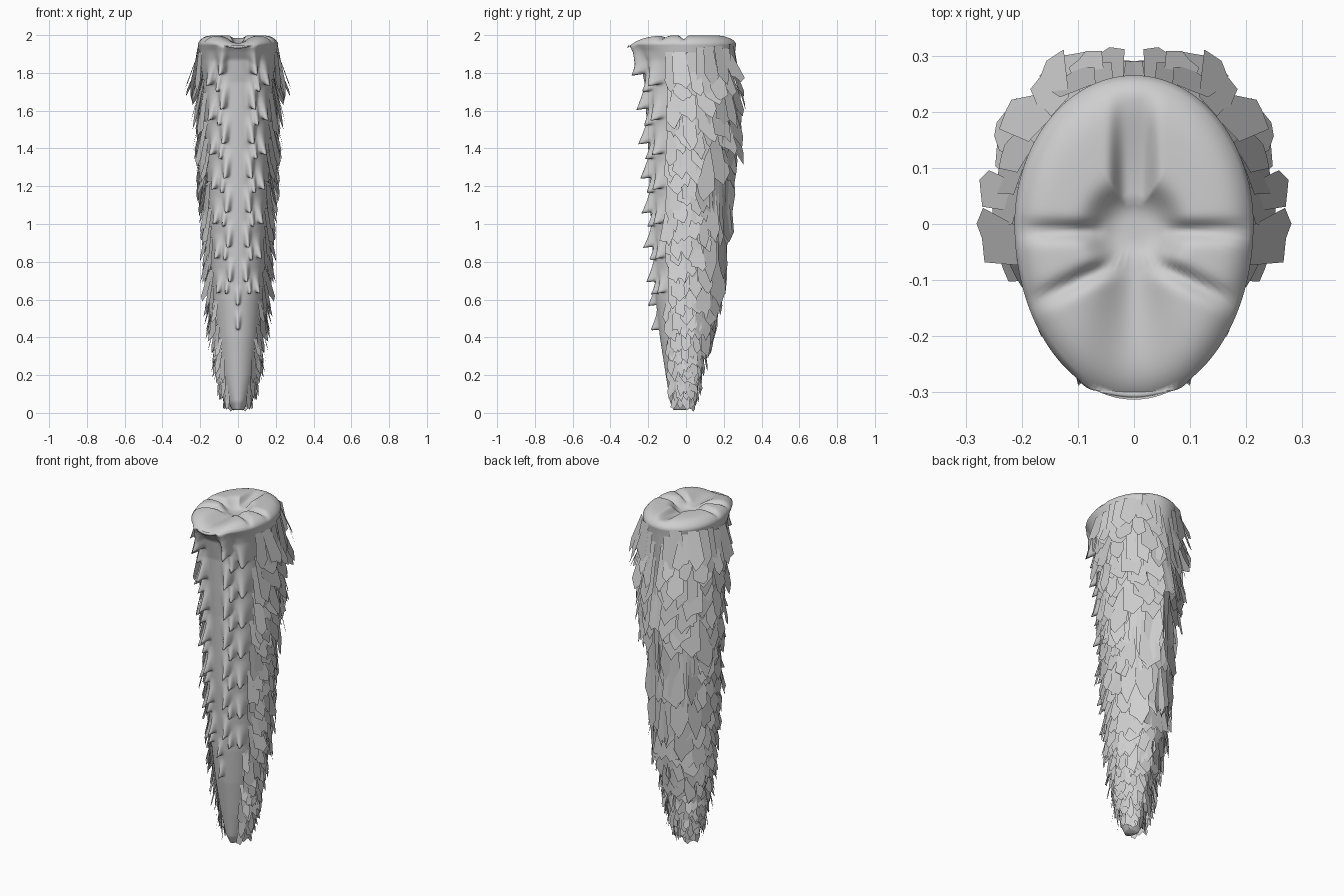
import bpy, bmesh, math, random
from math import sin, cos, pi, exp, radians
from mathutils import Vector

random.seed(4)
if "Cube" in bpy.data.objects:
    bpy.data.objects.remove(bpy.data.objects["Cube"])

grey = bpy.data.materials.new("pale_grey")
grey.use_nodes = True
COLOR = (0.62, 0.62, 0.62, 1)
grey.diffuse_color = COLOR
grey.node_tree.nodes["Principled BSDF"].inputs["Base Color"].default_value = COLOR

# Trunk sections: height, half width, front depth, back depth
SECTIONS = [(0.015, 0.03, 0.065, 0.0), (0.06, 0.052, 0.085, 0.022), (0.2, 0.088, 0.107, 0.065),
            (0.4, 0.115, 0.138, 0.11), (0.6, 0.135, 0.16, 0.16), (1.0, 0.157, 0.185, 0.205),
            (1.4, 0.17, 0.2, 0.235), (1.75, 0.185, 0.22, 0.25), (1.87, 0.2, 0.245, 0.257),
            (1.92, 0.208, 0.28, 0.261), (1.955, 0.213, 0.313, 0.265)]

# Spines: sideways position, height of the tip, size
SPINES = [(0, 0.56, 0.6), (0, 0.43, 0.6)]
for k in range(7):
    SPINES += [(0.082 - 0.007 * k, 1.8 - 0.185 * k, 1.1 - 0.06 * k),
               (0.14 - 0.007 * k, 1.74 - 0.185 * k, 1.0 - 0.05 * k),
               (0.1 - 0.007 * k, 1.7 - 0.18 * k, 0.8 - 0.04 * k)]


def section(z):
    z = min(max(z, SECTIONS[0][0]), SECTIONS[-1][0])
    for a, b in zip(SECTIONS, SECTIONS[1:]):
        if z <= b[0]:
            t = (z - a[0]) / (b[0] - a[0])
            return [p + (q - p) * t for p, q in zip(a[1:], b[1:])]


def surface(ang, z):
    """Point on the trunk; angle 0 is the front, 90 degrees the left side."""
    w, front, back = section(z)
    y = -front * cos(ang) if cos(ang) > 0 else -back * cos(ang)
    return Vector((w * sin(ang), y, z))


def bump(d, width):
    return exp(-(d / width) ** 2)


def spined(ang, z):
    """Trunk point pulled out and down into the nearest hooked spine."""
    p = surface(ang, z)
    if cos(ang) < 0.2:
        return p
    pull = 0
    for x, tip, size in SPINES:
        u = (z - tip - 0.03) / size
        if -0.03 < u < 0.15:
            rise = 1 + u / 0.03 if u < 0 else (1 - u / 0.15) ** 1.6
            width = (0.014 + 0.1 * max(u, 0)) * size
            pull = max(pull, 0.075 * size * rise * bump(abs(p.x) - x, width))
    return p + Vector((sin(ang) * 0.5, -cos(ang), -0.55)) * pull


def cap_height(x, y, s):
    """Lobed top with a flat hollow, a back channel and side creases."""
    ax = abs(x)
    r = math.hypot(x, y + 0.01)
    z = 1.999 - 0.043 * s ** 9
    hollow = 0.055 * exp(-(r / 0.075) ** 4)
    if y > 0:
        valley = 0.045 * exp(-(x / 0.035) ** 4) * max(0, 1 - (y / 0.24) ** 2)
    else:
        valley = 0.045 * bump(x, 0.035 + 0.18 * -y) * (1 - 0.4 * s ** 3)
    z -= max(hollow, valley)
    out = min(1, max(0, (r - 0.05) / 0.04)) * max(0, 1 - s ** 6)
    z -= 0.022 * bump(y + 0.012, 0.016) * out
    z -= 0.022 * bump(y + 0.05 + 0.5 * ax, 0.018) * out
    return z


def finish(bm, name, smooth):
    mesh = bpy.data.meshes.new(name)
    bm.to_mesh(mesh)
    bm.free()
    mesh.materials.append(grey)
    obj = bpy.data.objects.new(name, mesh)
    bpy.context.collection.objects.link(obj)
    for p in mesh.polygons:
        p.use_smooth = smooth
    return obj


def loft(bm, rings):
    """Skin a list of closed rings and close both ends."""
    rows = [[bm.verts.new(p) for p in r] for r in rings]
    n = len(rows[0])
    for a, b in zip(rows, rows[1:]):
        for i in range(n):
            j = (i + 1) % n
            bm.faces.new((a[i], a[j], b[j], b[i]))
    bm.faces.new(rows[0][::-1])
    bm.faces.new(rows[-1])


# Trunk with hooked spines down the front and a sculpted top
SIDES, LEVELS, CAP = 144, 220, 24
angles = [2 * pi * i / SIDES for i in range(SIDES)]
rings = [[spined(a, 0.015 + 1.94 * k / LEVELS) for a in angles] for k in range(LEVELS)]
for k in range(CAP):
    s = 1 - k / CAP
    ring = []
    for a in angles:
        p = surface(a, 1.955) * s
        p.z = cap_height(p.x, p.y, s)
        ring.append(p)
    rings.append(ring)
bm = bmesh.new()
loft(bm, rings)
bmesh.ops.recalc_face_normals(bm, faces=bm.faces)
finish(bm, "trunk", True)


def feather(bm, ang, z, length, width, lift):
    """Flat plate hanging from the trunk with a jagged tip."""
    root = surface(ang, z)
    out = Vector((sin(ang), -cos(ang), 0))
    side = Vector((cos(ang), sin(ang), 0))
    tip = surface(ang, max(z - length, 0.02)) + out * lift
    tip += side * random.uniform(-0.2, 0.4) * width
    tip.z = max(z - length, random.uniform(0, 0.06))
    skew = out * random.uniform(-0.15, 0.15)
    notch = random.uniform(0.85, 0.95)
    peak = random.uniform(-0.2, 0.2)
    outline = [(-0.36, 0), (0.36, 0), (0.5, random.uniform(0.65, 0.88)), (peak + 0.12, 1),
               (peak - 0.12, notch), (-0.5, random.uniform(0.65, 0.88))]
    bm.faces.new([bm.verts.new(root + out * 0.004 + (tip - root) * v + (side + skew) * u * width)
                  for u, v in outline])


def feather_rows(name, top, bottom, step, start, end, count, length, width, lift):
    bm = bmesh.new()
    rows = round((top - bottom) / step) + 1
    for r in range(rows):
        for c in range(count):
            t = (c + 0.5 * (r % 2) + random.uniform(-0.2, 0.2)) / count
            ang = radians(start + (end - start) * min(max(t, 0), 1))
            z = top - r * step + random.uniform(-0.3, 0.3) * step
            feather(bm, ang, z, length * random.uniform(0.75, 1.2),
                    width * random.uniform(0.8, 1.25), lift * random.uniform(0.45, 1.2))
    plumage = finish(bm, name, False)
    plumage.modifiers.new("mirror", "MIRROR").use_mirror_merge = False


# Layered plumage, from the crown down to the tip
feather_rows("crown_feathers", 1.93, 1.76, 0.085, 72, 176, 9, 0.23, 0.08, 0.085)
feather_rows("upper_back_feathers", 1.7, 1.5, 0.1, 115, 176, 5, 0.3, 0.095, 0.07)
feather_rows("upper_side_feathers", 1.7, 1.45, 0.08, 68, 120, 5, 0.2, 0.075, 0.06)
feather_rows("long_back_feathers", 1.44, 0.96, 0.16, 112, 176, 5, 0.46, 0.1, 0.045)
feather_rows("middle_side_feathers", 1.4, 0.6, 0.08, 64, 120, 6, 0.18, 0.065, 0.045)
feather_rows("lower_back_feathers", 0.85, 0.5, 0.1, 115, 176, 5, 0.24, 0.075, 0.05)
feather_rows("lower_side_feathers", 0.58, 0.25, 0.055, 55, 125, 6, 0.15, 0.045, 0.045)
feather_rows("tip_feathers", 0.38, 0.1, 0.045, 50, 176, 9, 0.12, 0.038, 0.042)
